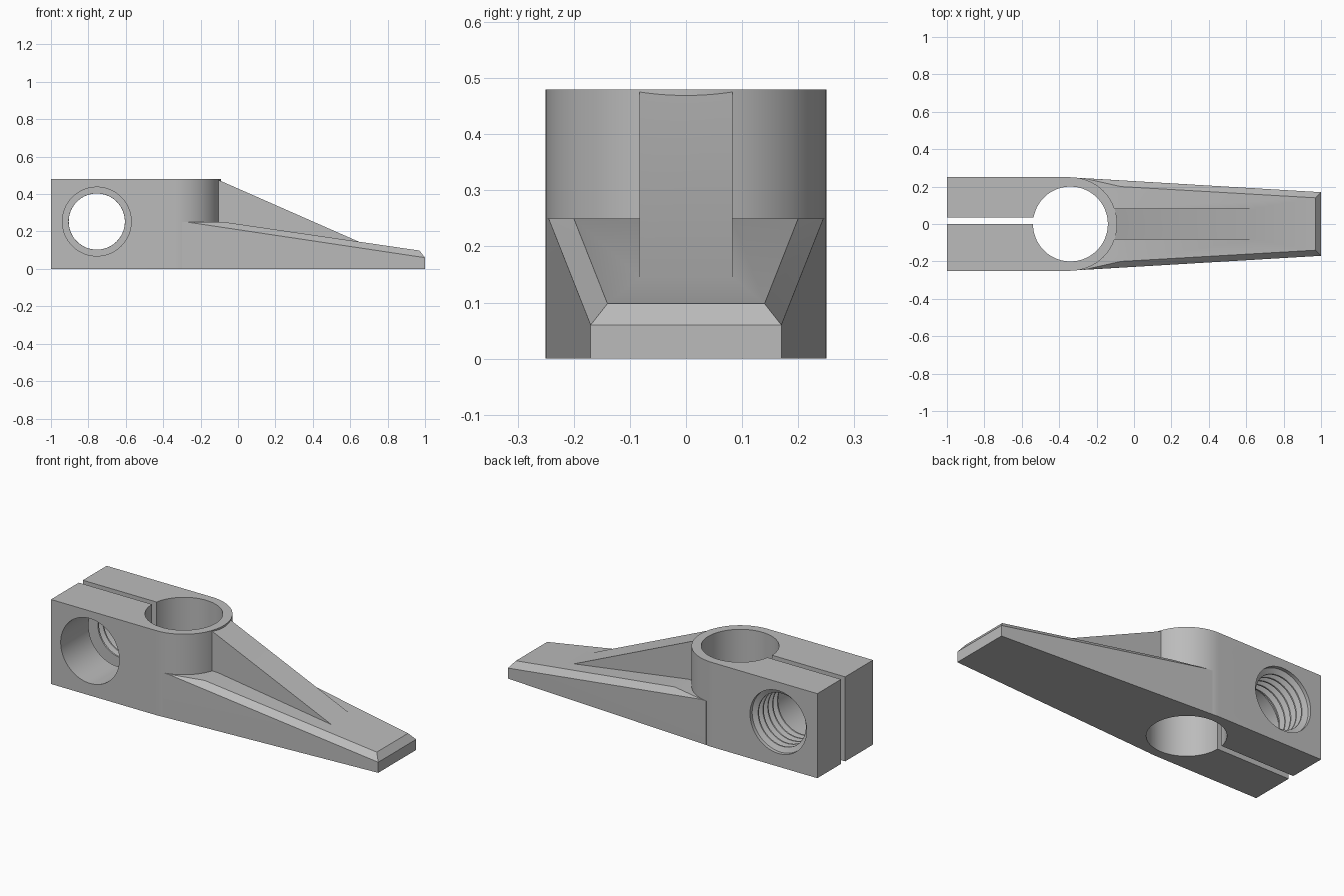
import bpy, bmesh, math
from mathutils import Matrix

default = bpy.data.objects.get("Cube")
if default:
    bpy.data.objects.remove(default, do_unlink=True)

metal = bpy.data.materials.new("plain grey")
metal.use_nodes = True
grey = (0.5, 0.5, 0.5, 1)
metal.diffuse_color = grey
metal.node_tree.nodes["Principled BSDF"].inputs["Base Color"].default_value = grey


def make(name, bm):
    bmesh.ops.recalc_face_normals(bm, faces=bm.faces)
    mesh = bpy.data.meshes.new(name)
    bm.to_mesh(mesh)
    bm.free()
    mesh.materials.append(metal)
    obj = bpy.data.objects.new(name, mesh)
    bpy.context.collection.objects.link(obj)
    return obj


def prism(name, points, offset):
    """Extrude a closed outline of 3D points along an offset."""
    bm = bmesh.new()
    face = bm.faces.new([bm.verts.new(p) for p in points])
    new = bmesh.ops.extrude_face_region(bm, geom=[face], use_keep_orig=True)["geom"]
    bmesh.ops.translate(bm, vec=offset, verts=[v for v in new if isinstance(v, bmesh.types.BMVert)])
    return make(name, bm)


def lathe(name, profile, matrix, steps=96):
    """Stack rings of (radius, height) into a closed solid."""
    bm = bmesh.new()
    rings = []
    for r, h in profile:
        angles = [2 * math.pi * i / steps for i in range(steps)]
        rings.append([bm.verts.new((r * math.cos(a), r * math.sin(a), h)) for a in angles])
    for low, high in zip(rings, rings[1:]):
        for i in range(steps):
            j = (i + 1) % steps
            bm.faces.new((low[i], low[j], high[j], high[i]))
    bm.faces.new(rings[0])
    bm.faces.new(rings[-1])
    bmesh.ops.transform(bm, matrix=matrix, verts=bm.verts)
    return make(name, bm)


def combine(target, tool, operation):
    mod = target.modifiers.new(tool.name, "BOOLEAN")
    mod.object, mod.operation, mod.solver = tool, operation, "EXACT"
    graph = bpy.context.evaluated_depsgraph_get()
    mesh = bpy.data.meshes.new_from_object(target.evaluated_get(graph))
    target.modifiers.clear()
    target.data = mesh
    bpy.data.objects.remove(tool, do_unlink=True)


# Clamp block with a round nose
CX, R, H = -0.34, 0.25, 0.48
arc = [math.radians(-90 + 180 * i / 48) for i in range(49)]
outline = [(-1, -R, 0)] + [(CX + R * math.cos(a), R * math.sin(a), 0) for a in arc] + [(-1, R, 0)]
lever = prism("clamp_lever", outline, (0, 0, H))

# Tapered, chamfered arm
bm = bmesh.new()
for x, y, z in ((-0.3, 0.247, 0), (-0.27, 0.245, 0.25), (-0.3, 0.247, 0.25), (-0.07, 0.2, 0.25),
                (0.97, 0.14, 0.098), (1, 0.17, 0.06), (1, 0.17, 0)):
    for side in (-1, 1):
        bm.verts.new((x, y * side, z))
bmesh.ops.convex_hull(bm, input=bm.verts)
bmesh.ops.dissolve_limit(bm, angle_limit=0.02, verts=bm.verts, edges=bm.edges)
combine(lever, make("arm", bm), "UNION")

# Sloping rib from the nose down to the arm
W = 0.083
side = [(-0.108, 0.05), (-0.108, 0.477), (0.65, 0.1435), (0.65, 0.05)]
combine(lever, prism("rib", [(x, -W, z) for x, z in side], (0, 2 * W, 0)), "UNION")

# Vertical shaft bore
combine(lever, lathe("shaft_bore", [(0.2, -0.1), (0.2, 0.6)], Matrix.Translation((CX, 0, 0))), "DIFFERENCE")

# Clamping slit
slit = [(-1.1, 0, -0.1), (-0.5, 0, -0.1), (-0.5, 0.036, -0.1), (-1.1, 0.036, -0.1)]
combine(lever, prism("slit", slit, (0, 0, 0.7)), "DIFFERENCE")

# Cross bolt hole: plain in front, threaded behind the slit
profile = [(0.184, -0.3), (0.184, 0.015), (0.16, 0.02)]
pitch = 0.043
for i in range(5):
    y = 0.037 + pitch * i
    profile += [(0.15, y), (0.15, y + 0.008), (0.178, y + 0.021), (0.178, y + 0.029)]
profile += [(0.178, 0.3)]
across = Matrix.Translation((-0.755, 0, 0.253)) @ Matrix.Rotation(-math.pi / 2, 4, "X")
combine(lever, lathe("bolt_hole", profile, across), "DIFFERENCE")

# Smooth shading on round surfaces, sharp elsewhere
bpy.ops.object.select_all(action="DESELECT")
lever.select_set(True)
bpy.context.view_layer.objects.active = lever
bpy.ops.object.shade_smooth_by_angle(angle=math.radians(20))
